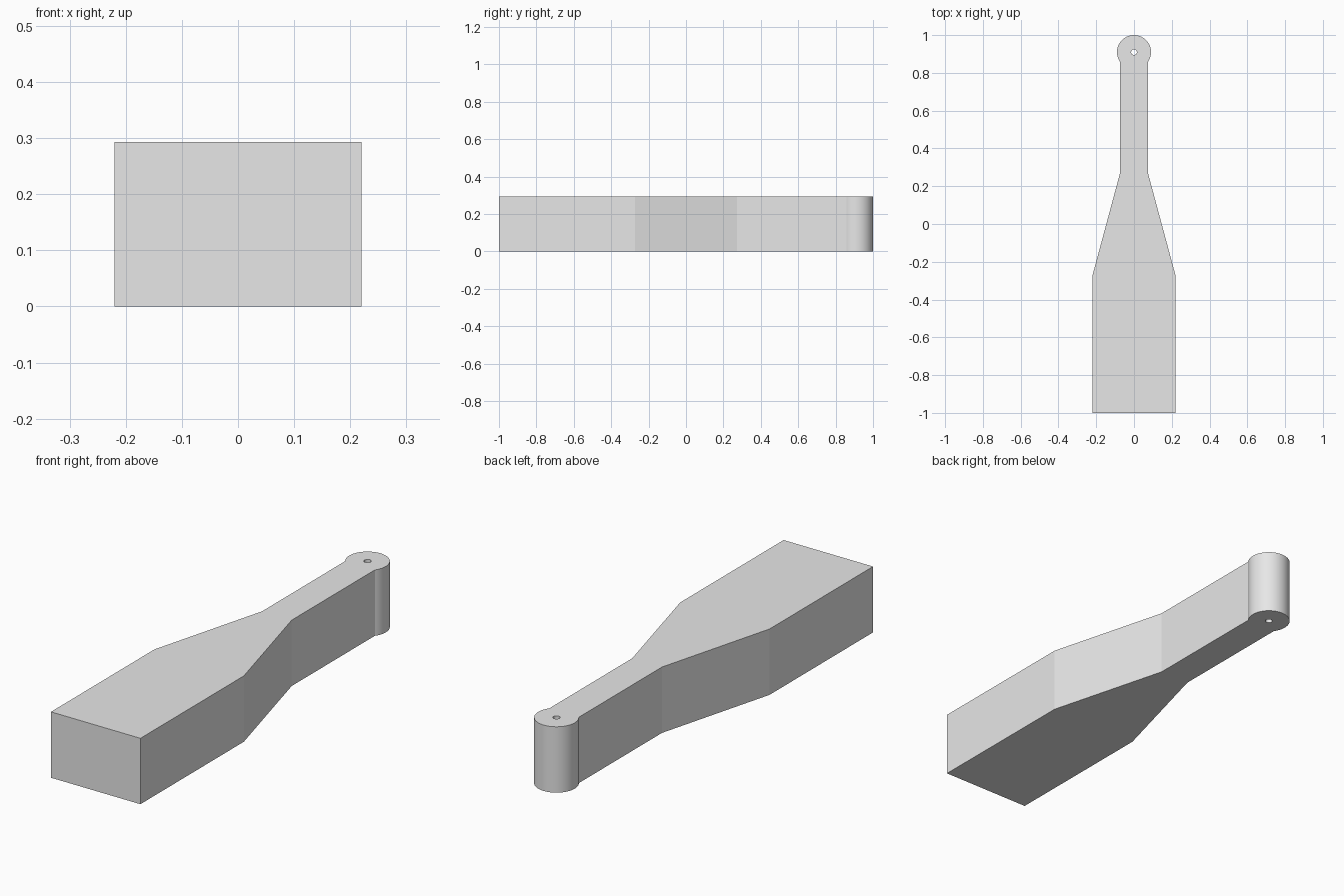
import bpy, bmesh, math
from mathutils import Vector

cube = bpy.data.objects.get("Cube")
if cube:
    bpy.data.objects.remove(cube, do_unlink=True)

HEIGHT = 0.293
BLADE, NECK = 0.22, 0.073          # half widths
TAPER = 0.273                      # taper runs from -TAPER to TAPER
KNOB_R, HOLE_R = 0.09, 0.015
KNOB_Y = 1 - KNOB_R
ARC_STEPS, CHORD_STEPS = 56, 16

grey = bpy.data.materials.new("plain_grey")
grey.use_nodes = True
color = (0.8, 0.8, 0.8, 1)
grey.diffuse_color = color
grey.node_tree.nodes["Principled BSDF"].inputs["Base Color"].default_value = color

bm = bmesh.new()


def vert(x, y):
    return bm.verts.new((x, y, 0))


# Knob outline: an arc, closed by a straight chord where it meets the neck
dip = math.acos(NECK / KNOB_R)
neck_end = KNOB_Y - KNOB_R * math.sin(dip)
sweep = math.pi + 2 * dip
arc = [vert(KNOB_R * math.cos(a), KNOB_Y + KNOB_R * math.sin(a))
       for a in (-dip + sweep * i / ARC_STEPS for i in range(ARC_STEPS + 1))]
chord = [vert(NECK * (2 * i / CHORD_STEPS - 1), neck_end)
         for i in range(1, CHORD_STEPS)]
outer = arc + chord

# Hanging hole: each point lies on the ray to its outline point
centre = Vector((0, KNOB_Y, 0))
inner = [bm.verts.new(centre + (v.co - centre).normalized() * HOLE_R) for v in outer]
for i in range(len(outer)):
    j = (i + 1) % len(outer)
    bm.faces.new((outer[i], outer[j], inner[j], inner[i]))

# Blade, taper and neck
rows = [(vert(-w, y), vert(w, y)) for w, y in ((BLADE, -1), (BLADE, -TAPER), (NECK, TAPER))]
for (l0, r0), (l1, r1) in zip(rows, rows[1:]):
    bm.faces.new((l0, r0, r1, l1))
left, right = rows[-1]
bm.faces.new([left, right, arc[0]] + chord[::-1] + [arc[-1]])

# Extrude the plan to full height
top = bmesh.ops.extrude_face_region(bm, geom=bm.faces[:])["geom"]
bmesh.ops.translate(bm, vec=(0, 0, HEIGHT),
                    verts=[g for g in top if isinstance(g, bmesh.types.BMVert)])
bmesh.ops.recalc_face_normals(bm, faces=bm.faces[:])

mesh = bpy.data.meshes.new("paddle")
bm.to_mesh(mesh)
bm.free()
mesh.materials.append(grey)
paddle = bpy.data.objects.new("paddle", mesh)
bpy.context.collection.objects.link(paddle)

# Smooth the knob and hole, keep the corners crisp
bpy.ops.object.select_all(action='DESELECT')
paddle.select_set(True)
bpy.context.view_layer.objects.active = paddle
bpy.ops.object.shade_smooth_by_angle(angle=math.radians(12))
